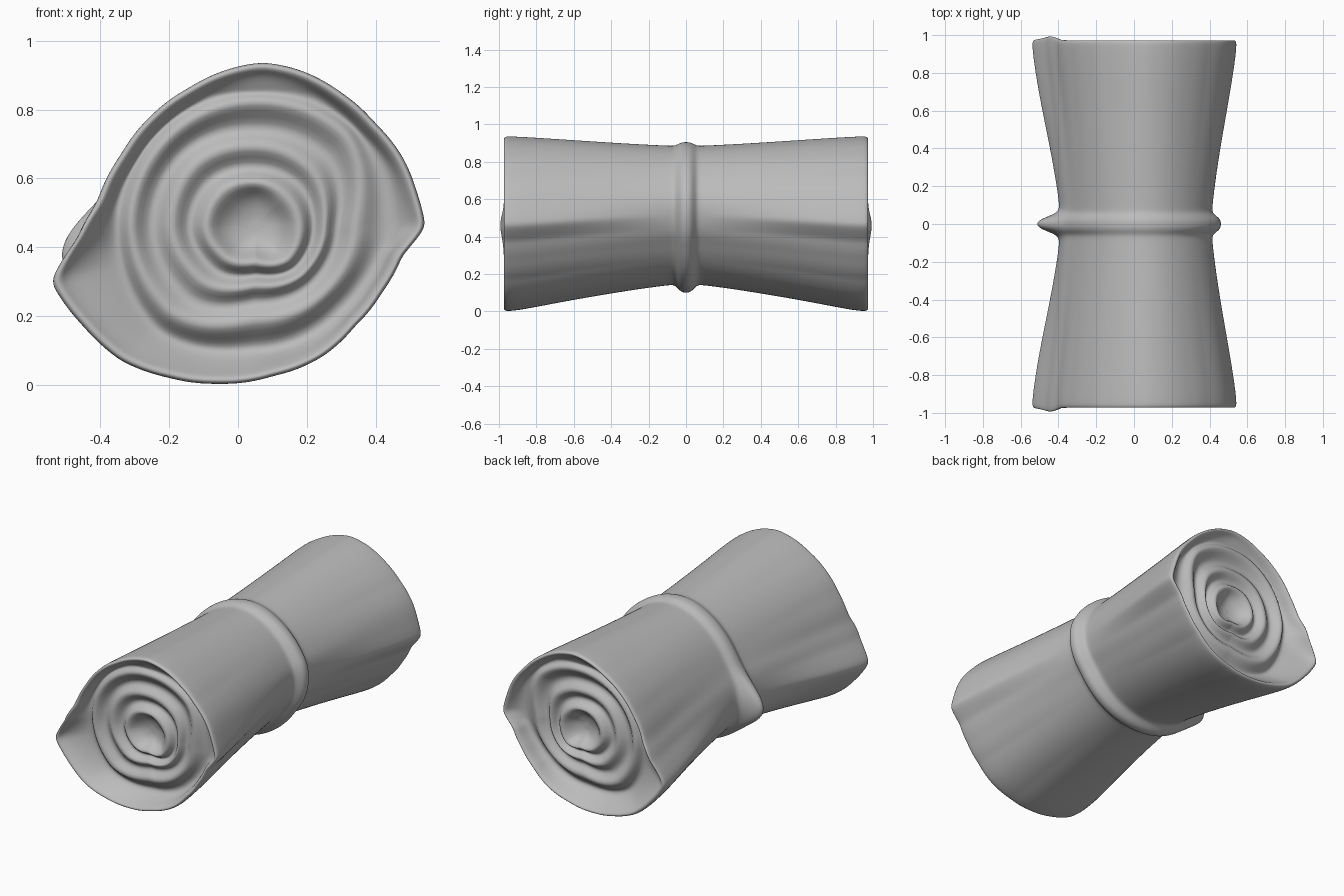
import bpy, bmesh
from math import atan2, cos, sin, tau, pi, exp, hypot
from mathutils import Vector

cube = bpy.data.objects.get("Cube")
if cube:
    bpy.data.objects.remove(cube)

N = 96                      # points around each ring
CX, CZ = 0.05, 0.46         # axis of the roll
END = 0.975                 # half length

# Outline of the flared end, as x, z pairs
OUTLINE = [(0.545, 0.46), (0.52, 0.56), (0.48, 0.66), (0.4, 0.76), (0.3, 0.85), (0.18, 0.915),
           (0.07, 0.937), (-0.02, 0.92), (-0.14, 0.865), (-0.25, 0.785), (-0.34, 0.67),
           (-0.41, 0.53), (-0.47, 0.42), (-0.545, 0.3), (-0.45, 0.17), (-0.34, 0.07),
           (-0.2, 0.02), (-0.06, 0.003), (0.1, 0.025), (0.25, 0.085), (0.34, 0.17),
           (0.42, 0.27), (0.48, 0.38)]

# Rolled layers: depth below the rim at the top and bottom of the face,
# then radius every eighth of a turn
LAYERS = [
    (0.05, 0.11, [.41, .44, .40, .42, .42, .43, .37, .37]),
    (0.06, 0.12, [.35, .40, .385, .39, .39, .40, .335, .32]),
    (0.01, 0.02, [.285, .37, .36, .355, .36, .35, .27, .28]),
    (0.12, 0.12, [.235, .29, .28, .30, .30, .28, .215, .225]),
    (0.01, 0.01, [.20, .23, .235, .25, .24, .22, .17, .195]),
    (0.12, 0.12, [.17, .175, .17, .185, .19, .17, .14, .165]),
    (0.01, 0.01, [.135, .13, .13, .145, .145, .13, .11, .14]),
    (0.09, 0.09, [.085, .075, .095, .09, .10, .09, .07, .10]),
    (0.11, 0.11, [.03] * 8),
]


def angle_gap(a, b):
    return abs((a - b + pi) % tau - pi)


def outline_radius(a):
    """Radius of the end outline at angle a."""
    pts = sorted((atan2(z - CZ, x - CX) % tau, hypot(x - CX, z - CZ)) for x, z in OUTLINE)
    pts = [(pts[-1][0] - tau, pts[-1][1])] + pts + [(pts[0][0] + tau, pts[0][1])]
    for (a0, r0), (a1, r1) in zip(pts, pts[1:]):
        if a0 <= a <= a1:
            return r0 + (r1 - r0) * (a - a0) / max(a1 - a0, 1e-6)


def layer_radius(radii, a):
    """Closed, slightly angular curve through evenly spaced radii."""
    u = a / tau * len(radii)
    i, f = int(u), u - int(u)
    f = (f + f * f * (3 - 2 * f)) / 2
    return radii[i] * (1 - f) + radii[(i + 1) % len(radii)] * f


ANGLES = [tau * i / N for i in range(N)]
EDGE = [outline_radius(a) for a in ANGLES]
# Softer outline for the waist, without the sharp corners of the ends
SOFT = [sum(EDGE[(i + k) % N] for k in range(-5, 6)) / 11 for i in range(N)]


def body_ring(y):
    """Cross-section at y, waisted, with the tie band and its knob swelling out."""
    t = min(1, max(0, (abs(y) - 0.07) / 0.84)) ** 1.2
    sx, sz = 0.795 + 0.205 * t, 0.8 + 0.2 * t
    band = exp(-(y / 0.045) ** 4)
    ring = []
    for a, edge, soft in zip(ANGLES, EDGE, SOFT):
        corner = min(1, 1.5 * t)
        r = edge * corner + soft * (1 - corner)
        r += band * (0.04 - 0.015 * sin(a) + 0.022 * exp(-(a - pi) ** 2 * 0) * (cos(a) > 0) * cos(a) ** 2)
        r += exp(-(y / 0.045) ** 2) * 0.13 * exp(-(angle_gap(a, 3.38) / 0.22) ** 2)
        ring.append(Vector(((CX + r * cos(a)) * sx, y,
                            (CZ + r * sin(a)) * sz + 0.142 * (1 - t))))
    return ring


def cap_ring(side, top, bottom, radius):
    """Ring on an end face; radius is a function of angle and edge."""
    ring = []
    for a, e in zip(ANGLES, EDGE):
        r = radius(a, e)
        depth = bottom + (top - bottom) * (1 + sin(a)) / 2
        lift = 0.025 * exp(-(angle_gap(a, pi) / 0.16) ** 2) * (r / e) ** 8
        y = side * (END - depth + lift)
        ring.append(Vector((CX + r * cos(a), y, CZ + r * sin(a))))
    return ring


def end_cap(side):
    rim = [(0.014, 1), (0, 0.985), (0.004, 0.955), (0.03, 0.925)]
    rings = [cap_ring(side, d, d, lambda a, e, s=s: e * s) for d, s in rim]
    for top, bottom, radii in LAYERS:
        rings.append(cap_ring(side, top, bottom,
                              lambda a, e, q=radii: min(layer_radius(q, a), e * 0.9)))
    return rings


def loft(name, rings, material):
    bm = bmesh.new()
    loops = [[bm.verts.new(p) for p in ring] for ring in rings]
    for loop in (loops[0], loops[-1]):
        hub = bm.verts.new(sum((v.co for v in loop), Vector()) / N)
        for i in range(N):
            bm.faces.new((loop[i - 1], loop[i], hub))
    for lo, hi in zip(loops, loops[1:]):
        for i in range(N):
            bm.faces.new((lo[i - 1], lo[i], hi[i], hi[i - 1]))
    bmesh.ops.recalc_face_normals(bm, faces=bm.faces)
    mesh = bpy.data.meshes.new(name)
    bm.to_mesh(mesh)
    bm.free()
    mesh.materials.append(material)
    mesh.shade_smooth()
    obj = bpy.data.objects.new(name, mesh)
    bpy.context.collection.objects.link(obj)
    sub = obj.modifiers.new("Smooth", 'SUBSURF')
    sub.levels = sub.render_levels = 2


grey = bpy.data.materials.new("Plain grey")
grey.use_nodes = True
grey.diffuse_color = (0.5, 0.5, 0.5, 1)
grey.node_tree.nodes["Principled BSDF"].inputs["Base Color"].default_value = (0.5, 0.5, 0.5, 1)

# Rolled cloth, pinched by a tie band, with coiled layers at both ends
half = [0.94, 0.88, 0.7, 0.5, 0.3, 0.16, 0.1, 0.075, 0.055, 0.035, 0.015]
sides = [body_ring(-y) for y in half] + [body_ring(y) for y in half[::-1]]
loft("tied_cloth_roll", end_cap(-1)[::-1] + sides + end_cap(1), grey)
